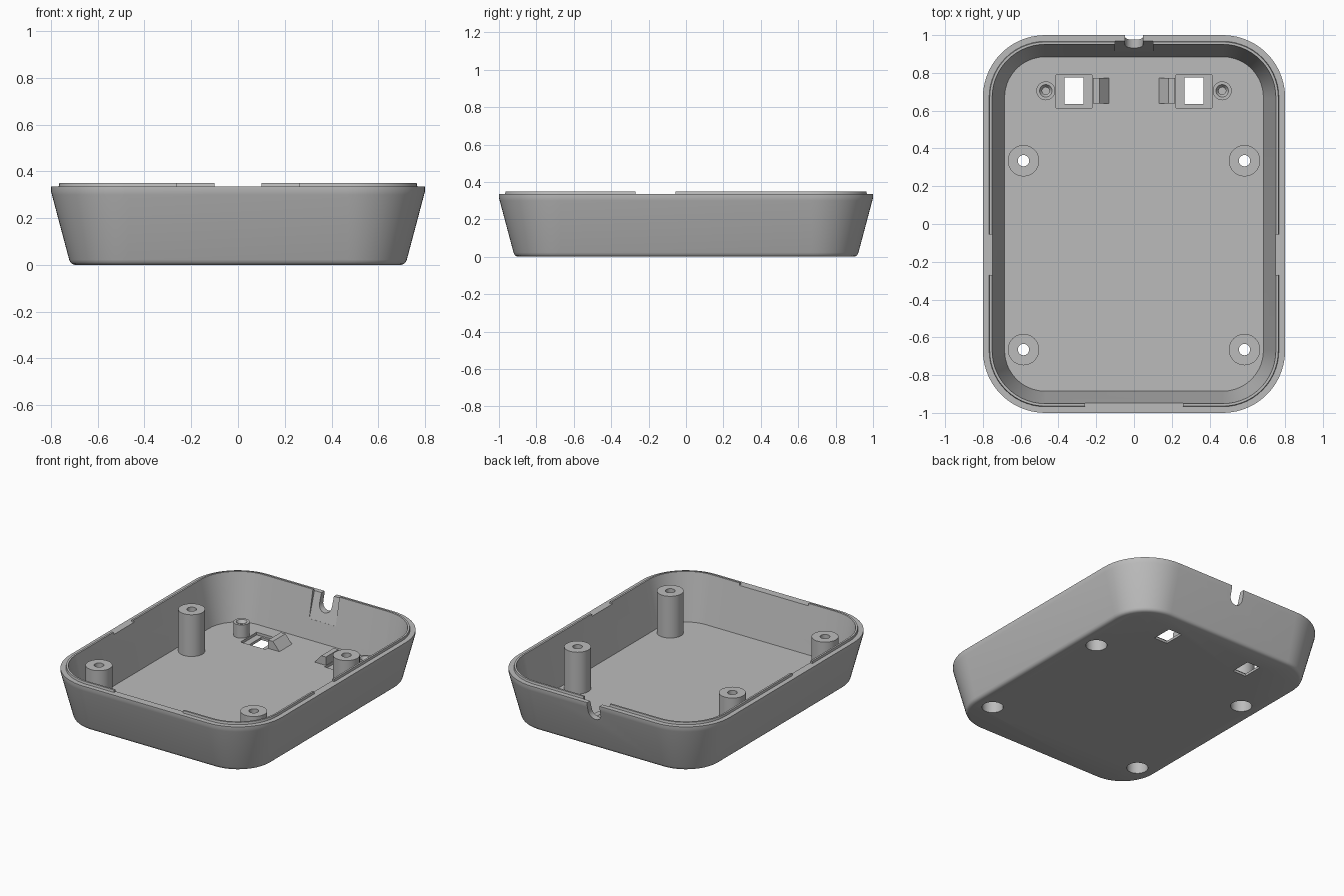
import bpy, bmesh, math
from mathutils import Vector

if "Cube" in bpy.data.objects:
    bpy.data.objects.remove(bpy.data.objects["Cube"])

FLOOR, RIM, LIP = 0.035, 0.335, 0.35

grey = bpy.data.materials.new("plain grey")
grey.diffuse_color = (0.5, 0.5, 0.5, 1)
grey.use_nodes = True
grey.node_tree.nodes["Principled BSDF"].inputs["Base Color"].default_value = grey.diffuse_color


def finish(name, bm):
    bmesh.ops.recalc_face_normals(bm, faces=bm.faces)
    mesh = bpy.data.meshes.new(name)
    bm.to_mesh(mesh)
    bm.free()
    mesh.materials.append(grey)
    ob = bpy.data.objects.new(name, mesh)
    bpy.context.collection.objects.link(ob)
    return ob


def loft(bm, rings, closed=False):
    """Skin a list of equal-length point rings; cap the ends or close the loop."""
    loops = [[bm.verts.new(p) for p in r] for r in rings]
    n = len(loops[0])
    pairs = list(zip(loops, loops[1:]))
    if closed:
        pairs.append((loops[-1], loops[0]))
    for a, b in pairs:
        for i in range(n):
            j = (i + 1) % n
            bm.faces.new((a[i], a[j], b[j], b[i]))
    if not closed:
        bm.faces.new(loops[0])
        bm.faces.new(loops[-1])


def rounded_ring(inset, z, radius=0.33, seg=14):
    r = radius - inset
    pts = []
    for k, (sx, sy) in enumerate(((1, 1), (-1, 1), (-1, -1), (1, -1))):
        for i in range(seg + 1):
            a = math.pi / 2 * (k + i / seg)
            pts.append((sx * (0.8 - radius) + r * math.cos(a),
                        sy * (1.0 - radius) + r * math.sin(a), z))
    return pts


def lathe(name, profile, x, y, closed=False, seg=40):
    bm = bmesh.new()
    loft(bm, [[(x + r * math.cos(2 * math.pi * i / seg),
                y + r * math.sin(2 * math.pi * i / seg), z) for i in range(seg)]
              for r, z in profile], closed)
    return finish(name, bm)


def prism(name, pts, lo, hi, axis):
    """Extrude a 2D outline (horizontal, z) along the x or y axis."""
    place = (lambda a, z, t: (t, a, z)) if axis == "x" else (lambda a, z, t: (a, t, z))
    bm = bmesh.new()
    loft(bm, [[place(a, z, t) for a, z in pts] for t in (lo, hi)])
    return finish(name, bm)


def box(name, x0, x1, y0, y1, z0, z1):
    return prism(name, [(x0, z0), (x1, z0), (x1, z1), (x0, z1)], y0, y1, "y")


def smooth(ob, angle=30):
    bpy.ops.object.select_all(action="DESELECT")
    ob.select_set(True)
    bpy.context.view_layer.objects.active = ob
    bpy.ops.object.shade_smooth_by_angle(angle=math.radians(angle))


# Tray shell: tapered outside, rim step, raised lip, tapered inside
bm = bmesh.new()
loft(bm, [rounded_ring(i, z) for i, z in (
    (0.102, 0), (0.090, 0.004), (0.083, 0.011), (0.078, 0.022), (0.004, 0.30),
    (0, 0.315), (0, RIM), (0.033, RIM), (0.036, LIP), (0.049, LIP), (0.115, FLOOR))])
shell = finish("tray_shell", bm)

cutters = []

# Gaps in the lip at the front and both sides
cutters.append(box("front_lip_gap", -0.26, 0.26, -0.98, -0.90, RIM, 0.4))
for s in (-1, 1):
    x0, x1 = sorted((s * 0.70, s * 0.78))
    cutters.append(box("side_lip_gap", x0, x1, -0.27, -0.055, RIM, 0.4))

# Sloped relief inside the back wall, and the rounded cable notch through it
cutters.append(prism("back_relief", [(0.913, 0.165), (0.968, RIM), (0.968, 0.4), (0.85, 0.4),
                                     (0.85, 0.165)], -0.10, 0.10, "x"))
arc = [(0.047 * math.cos(a), 0.27 + 0.047 * math.sin(a))
       for a in (math.pi + math.pi * i / 14 for i in range(15))]
cutters.append(prism("cable_notch", arc + [(0.047, 0.4), (-0.047, 0.4)], 0.85, 1.1, "y"))

parts = []
for s in (-1, 1):
    # Window with a shallow seat around it
    for nm, a, b, y0, y1, z0 in (("window_seat", 0.222, 0.412, 0.615, 0.79, 0.017),
                                 ("window_hole", 0.267, 0.367, 0.635, 0.775, -0.1)):
        x0, x1 = sorted((s * a, s * b))
        cutters.append(box(nm, x0, x1, y0, y1, z0, 0.1))
    # Catch wedge beside the window
    parts.append(prism("catch_wedge", [(s * 0.218, 0.03), (s * 0.218, 0.092), (s * 0.183, 0.092),
                                       (s * 0.133, FLOOR), (s * 0.133, 0.03)], 0.637, 0.773, "y"))
    # Small locating peg with a countersunk blind hole
    parts.append(lathe("locating_peg", [(0.05, 0.03), (0.05, 0.125), (0.033, 0.125),
                                        (0.019, 0.105), (0.019, 0.04)], s * 0.467, 0.705))
    # Screw posts, bored from below
    for y in (0.335, -0.665):
        parts.append(lathe("screw_post", [(0.083, 0.01), (0.083, 0.32), (0.03, 0.32), (0.03, 0.24),
                                          (0.066, 0.24), (0.066, 0.01)], s * 0.585, y, True))
        cutters.append(lathe("screw_bore", [(0.066, -0.1), (0.066, 0.2)], s * 0.585, y))

# Cut the shell, then discard the cutters
bpy.context.view_layer.objects.active = shell
for c in cutters:
    c.hide_render = True
    mod = shell.modifiers.new(c.name, "BOOLEAN")
    mod.operation, mod.solver, mod.object = "DIFFERENCE", "EXACT", c
    bpy.ops.object.modifier_apply(modifier=mod.name)
for c in cutters:
    bpy.data.objects.remove(c)

for ob in [shell] + parts:
    smooth(ob)
